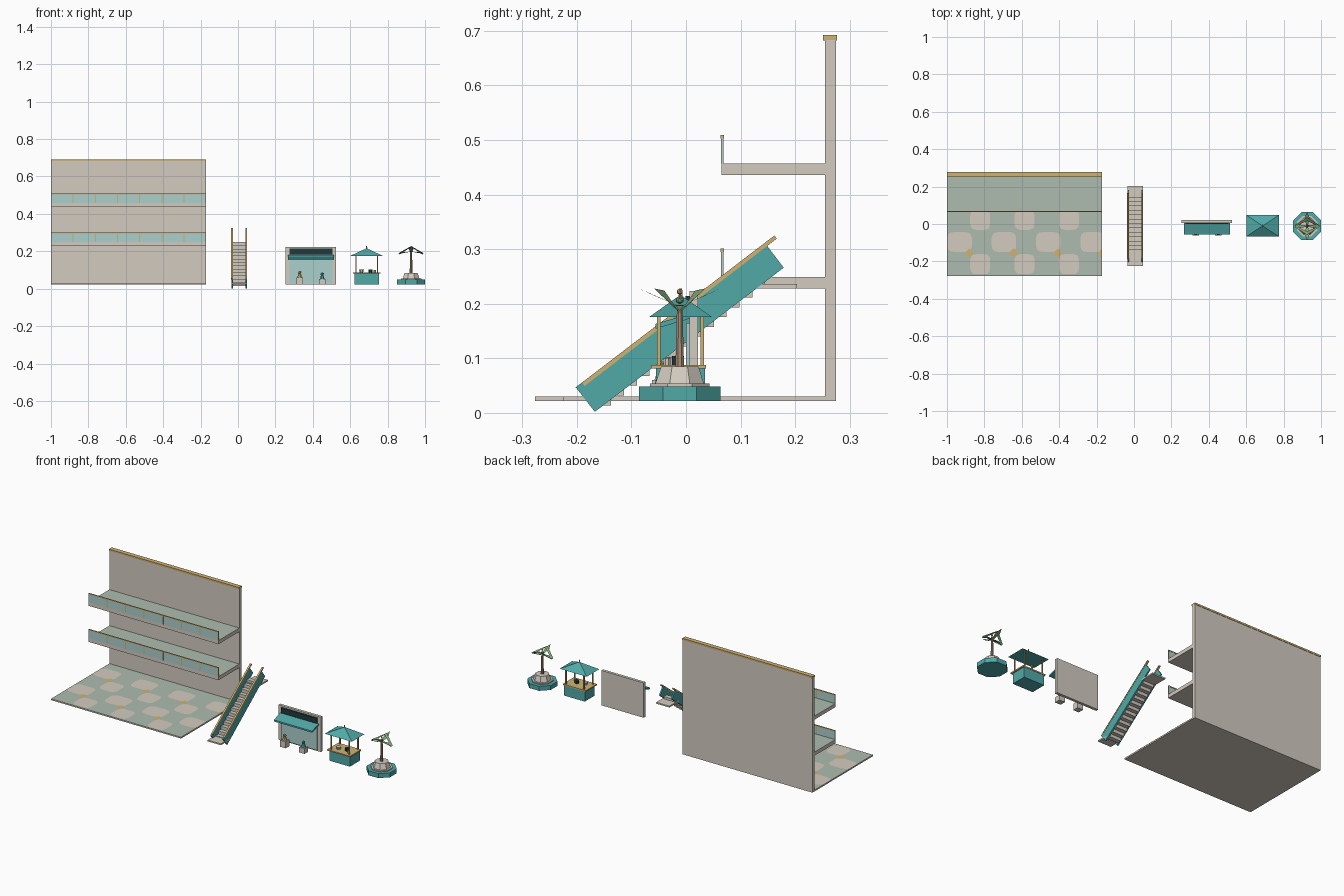
import bpy, bmesh, math
from mathutils import Vector

if "Cube" in bpy.data.objects:
    bpy.data.objects.remove(bpy.data.objects["Cube"])

def mat(name, r, g, b):
    m = bpy.data.materials.new(name)
    m.diffuse_color = (r, g, b, 1)
    m.use_nodes = True
    m.node_tree.nodes["Principled BSDF"].inputs["Base Color"].default_value = m.diffuse_color
    return m

CREAM = mat("cream", .65, .60, .53)
SAGE = mat("sage", .42, .50, .43)
TEAL = mat("teal", .08, .40, .39)
GOLD = mat("gold", .62, .45, .17)
GLASS = mat("pale_glass", .41, .63, .61)
DARK = mat("dark_teal", .015, .04, .045)
BROWN = mat("trunk_brown", .40, .28, .18)
GREEN = mat("leaf_green", .22, .36, .19)

def finish(name, bm, *mats):
    bmesh.ops.recalc_face_normals(bm, faces=bm.faces[:])
    me = bpy.data.meshes.new(name)
    bm.to_mesh(me)
    bm.free()
    for m in mats:
        me.materials.append(m)
    ob = bpy.data.objects.new(name, me)
    bpy.context.collection.objects.link(ob)
    return ob

def box(name, x, y, z, m, top=None):
    """Box from (min, max) ranges; optional second material on the top face."""
    bm = bmesh.new()
    bmesh.ops.create_cube(bm, size=1)
    for v in bm.verts:
        v.co = [r[0] + (c + .5) * (r[1] - r[0]) for r, c in zip((x, y, z), v.co)]
    bm.normal_update()
    if top:
        for f in bm.faces:
            f.material_index = int(f.normal.z > .5)
    return finish(name, bm, m, *([top] if top else []))

def prism_x(name, pts, x, m):
    """Side profile (y, z) extruded along x."""
    bm = bmesh.new()
    f = bm.faces.new([bm.verts.new((x[0], *p)) for p in pts])
    ex = bmesh.ops.extrude_face_region(bm, geom=[f])
    bmesh.ops.translate(bm, vec=(x[1] - x[0], 0, 0),
                        verts=[g for g in ex["geom"] if isinstance(g, bmesh.types.BMVert)])
    return finish(name, bm, m)

def cone(name, c, r1, r2, z, m, n=8, sy=1.0):
    """Upright n-sided frustum with a flat side to the front."""
    bm = bmesh.new()
    bmesh.ops.create_cone(bm, cap_ends=True, segments=n, radius1=r1, radius2=r2, depth=z[1] - z[0])
    a = math.pi / n
    for v in bm.verts:
        px, py = v.co.x, v.co.y
        v.co.x = c[0] + px * math.cos(a) - py * math.sin(a)
        v.co.y = c[1] + (px * math.sin(a) + py * math.cos(a)) * sy
        v.co.z += (z[0] + z[1]) / 2
    return finish(name, bm, m)

def ball(name, c, r, m):
    bm = bmesh.new()
    bmesh.ops.create_icosphere(bm, subdivisions=1, radius=r)
    bmesh.ops.translate(bm, vec=c, verts=bm.verts[:])
    return finish(name, bm, m)

# --- Hall: floor, back wall, two galleries ---
X0, X1 = -1.0, -.17
CELL = (X1 - X0) / 7
box("hall_floor", (X0, X1), (-.277, .275), (.022, .030), CREAM, SAGE)
box("back_wall", (X0, X1), (.255, .275), (.030, .683), CREAM)
box("wall_cap", (X0, X1), (.251, .277), (.682, .692), GOLD)
for i, zt in enumerate((.249, .457)):
    box(f"gallery_slab_{i}", (X0, X1), (.065, .256), (zt - .021, zt), CREAM, SAGE)
    box(f"gallery_glass_{i}", (X0, X1), (.065, .068), (zt, zt + .047), GLASS)
    box(f"gallery_rail_{i}", (X0, X1), (.0635, .0695), (zt + .046, zt + .052), GOLD)
    for k in range(1, 8):
        px = X0 + CELL * k - (.003 if k == 7 else 0)
        box(f"rail_post_{i}_{k}", (px - .003, px + .003), (.0645, .0685), (zt, zt + .047), GOLD)

# Floor inlays: staggered rounded tiles with small gold diamonds
def plate(name, cx, cy, outline, m, z=.0306):
    bm = bmesh.new()
    pts = []
    for dx, dy in outline:
        p = (min(max(cx + dx, X0), X1), min(max(cy + dy, -.277), .255), z)
        if p not in pts:
            pts.append(p)
    bm.faces.new([bm.verts.new(p) for p in pts])
    bmesh.ops.solidify(bm, geom=bm.faces[:], thickness=.0005)
    return finish(name, bm, m)

def rounded(hx, hy):
    out = []
    for k in range(16):
        a = math.tau * (k + .5) / 16
        c, s = math.cos(a), math.sin(a)
        out.append((hx * math.copysign(abs(c) ** .5, c), hy * math.copysign(abs(s) ** .5, s)))
    return out

for j in range(5):
    for i in range(7):
        if (i + j) % 2:
            wide = j % 2
            plate(f"floor_tile_{j}_{i}", X0 + CELL * (i + .5) + .008 * wide, -.274 + CELL * (j + .5),
                  rounded(.066 if wide else .054, .054), CREAM) if j < 4 else None
for j in (1, 3):
    for i in (1, 3, 5, 7):
        plate(f"floor_diamond_{j}_{i}", X0 + CELL * i, -.274 + CELL * j,
              [(.025, 0), (0, .025), (-.025, 0), (0, -.025)] if i < 7 else
              [(0, -.025), (0, .025), (-.025, 0)], GOLD, .0310)

# --- Escalator ---
EX0, EX1 = -.036, .048
side = [(-.202, .047), (-.167, .002), (.179, .266), (.147, .308)]
rail = [(-.190, .056), (-.186, .049), (.166, .319), (.162, .325)]
for n, xa in (("left", EX0), ("right", EX1 - .008)):
    prism_x(f"escalator_side_{n}", side, (xa, xa + .008), TEAL)
    prism_x(f"escalator_handrail_{n}", rail, (xa - .001, xa + .009), GOLD)
for i in range(13):
    y = -.150 + .0235 * i
    z = .003 + .763 * (y + .167)
    box(f"escalator_step_{i}", (EX0 + .008, EX1 - .008), (y - .013, y + .013),
        (z - .002, z + .018), CREAM)
box("lower_landing", (EX0, EX1), (-.225, -.14), (.022, .030), CREAM)
box("upper_landing", (EX0, EX1), (.115, .203), (.228, .236), CREAM)

# --- Shop front ---
box("shop_wall", (.255, .525), (.006, .022), (.022, .223), CREAM)
box("shop_window", (.275, .505), (.000, .006), (.028, .165), GLASS)
box("shop_sign", (.275, .505), (-.001, .006), (.183, .214), DARK)
prism_x("shop_awning", [(.008, .182), (-.056, .163), (-.056, .154), (.008, .173)],
        (.268, .512), TEAL)
for n, x, h, m in (("left", .330, .060, GOLD), ("right", .450, .052, TEAL)):
    box(f"display_stand_{n}", (x - .018, x + .018), (-.062, -.028), (.022, h), CREAM)
    cone(f"display_bust_{n}", (x, -.045), .014, .007, (h, h + .020), m)
    ball(f"display_head_{n}", (x, -.045, h + .026), .010, m)

# --- Kiosk ---
KX, KY = .6875, -.010
box("kiosk_body", (.622, .753), (-.055, .035), (.022, .081), TEAL)
box("kiosk_counter", (.614, .761), (-.064, .037), (.081, .088), GOLD)
for i, px in enumerate((.630, .745)):
    for j, py in enumerate((-.050, .030)):
        box(f"kiosk_post_{i}_{j}", (px - .003, px + .003), (py - .003, py + .003), (.088, .186), GOLD)
roof = cone("kiosk_roof", (KX, KY), .1223, .004, (.176, .215), TEAL, 4, .66)
cone("kiosk_finial", (KX, KY), .004, .003, (.213, .228), GOLD, 6)
cone("counter_bowl", (.660, -.025), .010, .014, (.088, .102), CREAM)
cone("counter_pot", (.708, -.015), .012, .012, (.088, .104), DARK)
cone("counter_cup", (.732, -.035), .007, .007, (.088, .101), CREAM)

# --- Planter with palm ---
PX, PY = .9255, -.0115
cone("planter_base", (PX, PY), .0806, .0806, (.022, .048), TEAL)
cone("planter_rim", (PX, PY), .0590, .0590, (.048, .054), CREAM)
cone("planter_bowl", (PX, PY), .0480, .0370, (.054, .085), CREAM)
cone("palm_trunk", (PX, PY), .0085, .0055, (.083, .195), BROWN)
ball("palm_hub", (PX, PY, .207), .008, GREEN)
ball("palm_bud", (PX, PY, .222), .006, GOLD)

def leaf(name, pts):
    bm = bmesh.new()
    bm.faces.new([bm.verts.new((PX + x, PY + y, z)) for x, y, z in pts])
    bmesh.ops.solidify(bm, geom=bm.faces[:], thickness=.002)
    return finish(name, bm, GREEN)

# Four fronds sweep from the raised front/back tips to the drooping sides
for i, sx in enumerate((-1, 1)):
    for j, sy in enumerate((-1, 1)):
        leaf(f"palm_frond_{i}_{j}", [(0, sy * .047, .228), (sx * .067, sy * .004, .190),
                                     (sx * .060, 0, .183), (0, sy * .028, .224)])
# Two upright blades to front and back, two side blades joining the crown
for j, s in enumerate((-1, 1)):
    leaf(f"palm_blade_{j}", [(-.004, 0, .195), (-.013, s * .045, .214), (0, s * .075, .228),
                             (.013, s * .045, .214), (.004, 0, .195)])
    leaf(f"palm_side_blade_{j}", [(0, -.004, .198), (s * .038, -.008, .197), (s * .067, 0, .186),
                                  (s * .038, .008, .197), (0, .004, .198)])
